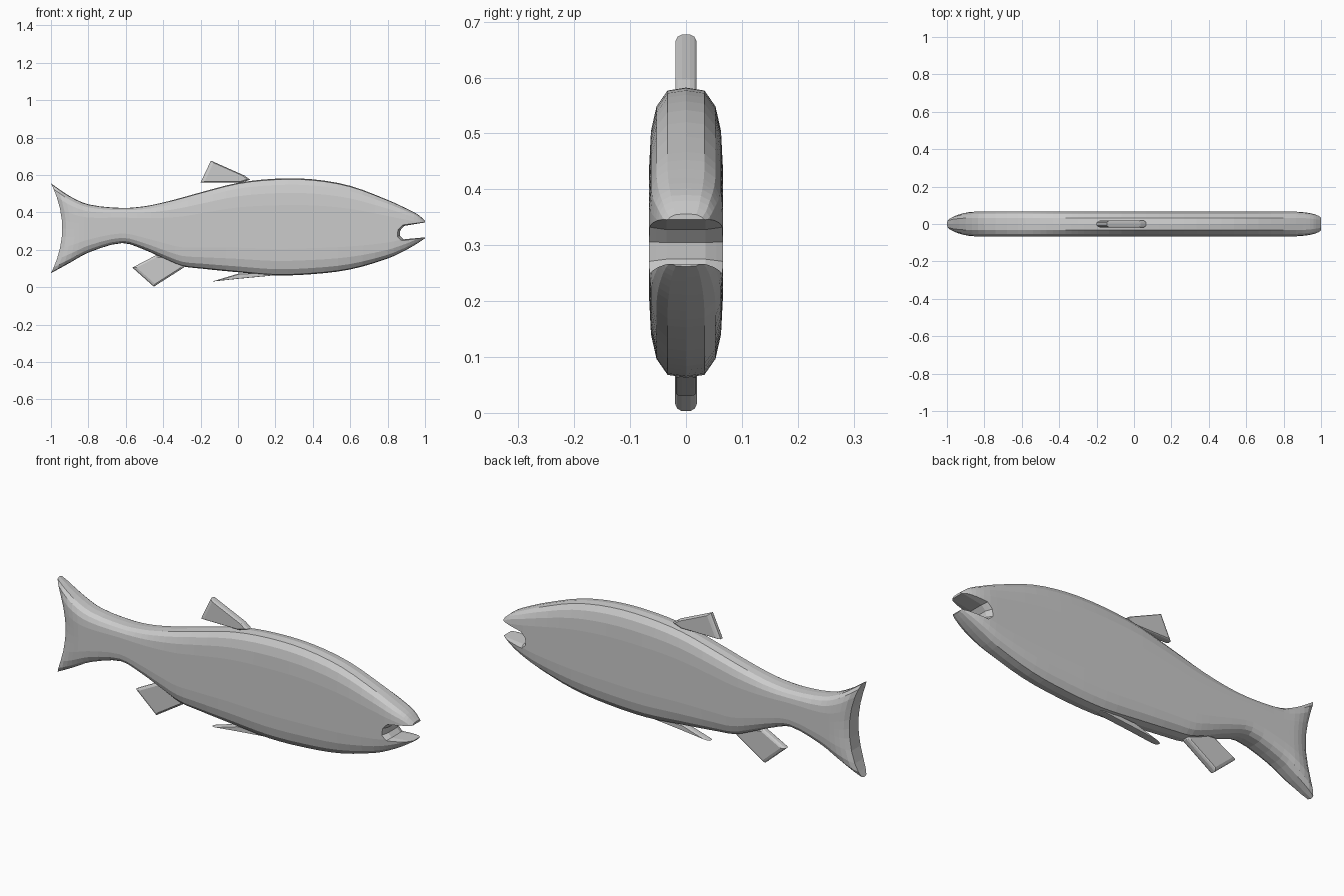
import bpy, bmesh
from mathutils import Vector

cube = bpy.data.objects.get("Cube")
if cube:
    bpy.data.objects.remove(cube, do_unlink=True)

grey = bpy.data.materials.new("plain grey")
grey.use_nodes = True
grey.diffuse_color = (0.6, 0.6, 0.6, 1)
grey.node_tree.nodes["Principled BSDF"].inputs["Base Color"].default_value = (0.6, 0.6, 0.6, 1)


def make_object(name, bm):
    bmesh.ops.recalc_face_normals(bm, faces=bm.faces)
    mesh = bpy.data.meshes.new(name)
    bm.to_mesh(mesh)
    bm.free()
    mesh.materials.append(grey)
    ob = bpy.data.objects.new(name, mesh)
    bpy.context.collection.objects.link(ob)
    return ob


def loft(bm, rings):
    """Skin closed rings of vertices that all have the same count."""
    for a, b in zip(rings, rings[1:]):
        for i in range(len(a)):
            j = (i + 1) % len(a)
            bm.faces.new((a[i], a[j], b[j], b[i]))


def slab(name, outline, layers):
    """Flat plate in the xz plane; layers give (y, scale) from side to side."""
    bm = bmesh.new()
    pts = [Vector((x, 0, z)) for x, z in outline]
    centre = sum(pts, Vector()) / len(pts)
    rings = [[bm.verts.new(centre + (p - centre) * s + Vector((0, y, 0))) for p in pts]
             for y, s in layers]
    loft(bm, rings)
    bm.faces.new(rings[0])
    bm.faces.new(rings[-1])
    return make_object(name, bm)


def smooth_rows(rows, steps):
    """Cubic interpolation through (x, top, bottom) rows."""
    def slope(i, k):
        a, b = rows[max(i - 1, 0)], rows[min(i + 1, len(rows) - 1)]
        return (b[k] - a[k]) / (b[0] - a[0])
    out = []
    for i in range(len(rows) - 1):
        p, q = rows[i], rows[i + 1]
        d = q[0] - p[0]
        for s in range(steps):
            t = s / steps
            row = [p[0] + d * t]
            for k in (1, 2):
                row.append((2*t**3 - 3*t*t + 1) * p[k] + (3*t*t - 2*t**3) * q[k]
                           + d * ((t**3 - 2*t*t + t) * slope(i, k) + (t**3 - t*t) * slope(i + 1, k)))
            out.append(row)
    return out + [list(rows[-1])]


def end_taper(dist):
    t = min(dist / 0.15, 1)
    return 0.55 + 0.45 * (1 - (1 - t) ** 2) ** 0.7


# Body: back and belly lines along the length
body_lines = [(-1, .555, .075), (-.9, .487, .13), (-.8, .443, .185), (-.62, .424, .236),
              (-.5, .433, .2), (-.4, .453, .155), (-.3, .479, .113), (-.2, .507, .1),
              (0, .558, .08), (.2, .58, .063), (.4, .577, .07), (.6, .542, .095),
              (.8, .467, .153), (.9, .421, .2), (.96, .39, .235), (1, .356, .262)]
# Half cross-section: (height fraction, width fraction), top to bottom
upper = [(.98, .5), (.87, .8), (.7, .95), (.45, 1), (.2, 1)]
half = upper + [(0, 1)] + [(-v, w) for v, w in reversed(upper)]

bm = bmesh.new()
rings = []
for x, top, bottom in smooth_rows(body_lines, 3):
    mid, h = (top + bottom) / 2, (top - bottom) / 2
    width = 0.066 * end_taper(1 - abs(x))
    notch = 0.06 * max(0, (-.7 - x) / .3) ** 2      # hollow tail edge
    section = [(1, 0)] + half + [(-1, 0)] + [(v, -w) for v, w in reversed(half)]
    rings.append([bm.verts.new((x + notch * (1 - v * v), w * width, mid + v * h))
                  for v, w in section])
loft(bm, rings)
# End caps as strips across the thickness
for ring in (rings[0], rings[-1]):
    n = len(ring)
    bm.faces.new((ring[0], ring[1], ring[n - 1]))
    for i in range(1, n // 2 - 1):
        bm.faces.new((ring[i], ring[i + 1], ring[n - i - 1], ring[n - i]))
    bm.faces.new((ring[n // 2 - 1], ring[n // 2], ring[n // 2 + 1]))
body = make_object("body", bm)

# Mouth: flared wedge cut through the head
mouth_outline = [(1.06, .355), (.98, .343), (.89, .328), (.868, .305), (.865, .275),
                 (.885, .256), (.98, .265), (1.06, .272)]
cutter = slab("mouth_cutter", mouth_outline,
              [(-.09, 1.3), (-.055, 1.1), (-.035, 1), (.035, 1), (.055, 1.1), (.09, 1.3)])
cutter.hide_render = True
cut = body.modifiers.new("mouth", "BOOLEAN")
cut.operation, cut.solver, cut.object = "DIFFERENCE", "EXACT", cutter
bpy.context.view_layer.objects.active = body
bpy.ops.object.modifier_apply(modifier=cut.name)
bpy.data.objects.remove(cutter, do_unlink=True)

# Fins
fins = {
    "back_fin": (.019, [(-.2, .56), (-.145, .677), (.035, .597), (.065, .575), (.02, .56)]),
    "rear_belly_fin": (.02, [(-.565, .105), (-.45, .003), (-.29, .105), (-.26, .15), (-.44, .17)]),
    "front_belly_fin": (.018, [(-.14, .03), (0, .072), (.2, .08), (.2, .064), (0, .045)]),
}
for name, (t, outline) in fins.items():
    slab(name, outline, [(-t, .86), (-.8 * t, .95), (-.4 * t, 1), (.4 * t, 1), (.8 * t, .95), (t, .86)])
